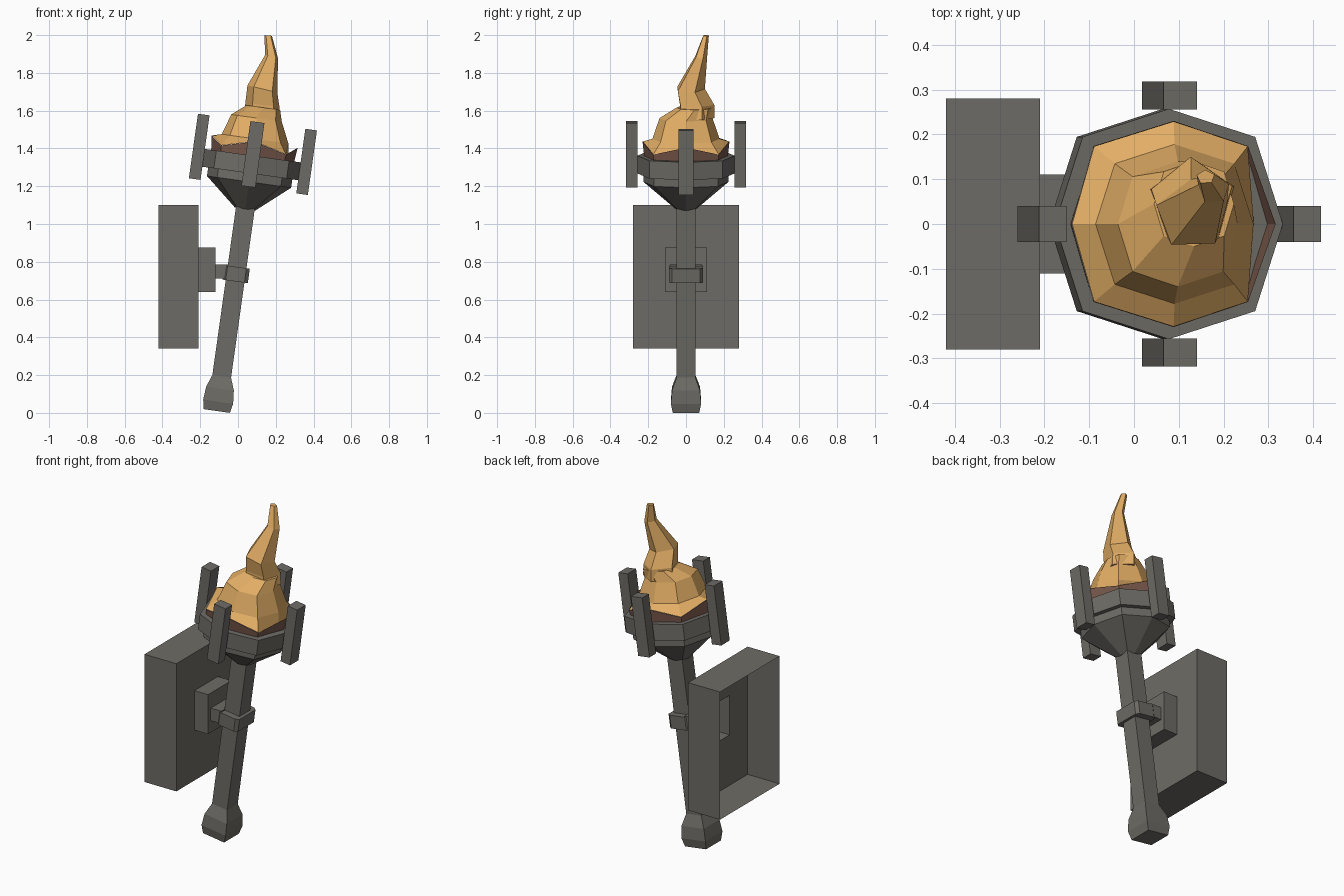
import bpy, bmesh, math
from mathutils import Matrix, Vector

if "Cube" in bpy.data.objects:
    bpy.data.objects.remove(bpy.data.objects["Cube"])


def material(name, rgb):
    m = bpy.data.materials.new(name)
    m.diffuse_color = (*rgb, 1)
    m.use_nodes = True
    m.node_tree.nodes["Principled BSDF"].inputs["Base Color"].default_value = m.diffuse_color
    return m


IRON = material("grey iron", (0.155, 0.148, 0.132))
EMBER = material("brown ember", (0.19, 0.098, 0.07))
FLAME = material("orange flame", (0.76, 0.42, 0.13))

# Torch axis leans towards +x
LEAN = Matrix.Translation((-0.112, 0, 0.01)) @ Matrix.Rotation(math.radians(8), 4, 'Y')
WORLD = Matrix.Identity(4)


def loft(name, rings, mat, space=LEAN, start=True, end=True):
    """Skin a list of equal-sized point rings."""
    bm = bmesh.new()
    rows = [[bm.verts.new(space @ Vector(p)) for p in r] for r in rings]
    n = len(rows[0])
    for a, b in zip(rows, rows[1:]):
        for i in range(n):
            j = (i + 1) % n
            bm.faces.new((a[i], a[j], b[j], b[i]))
    if start:
        bm.faces.new(rows[0][::-1])
    if end:
        bm.faces.new(rows[-1])
    bmesh.ops.recalc_face_normals(bm, faces=bm.faces)
    me = bpy.data.meshes.new(name)
    bm.to_mesh(me)
    bm.free()
    me.materials.append(mat)
    ob = bpy.data.objects.new(name, me)
    bpy.context.collection.objects.link(ob)
    return ob


def square(h, z):
    return [(h, h, z), (-h, h, z), (-h, -h, z), (h, -h, z)]


def octagon(r, z, zig=0.0, cx=0.0, cy=0.0, ry=None):
    """Eight points, diagonals pushed out a little; zig lifts the axis points."""
    ry = r if ry is None else ry
    out = []
    for i in range(8):
        k = 1.07 if i % 2 else 1.0
        a = i * math.pi / 4
        out.append((cx + r * k * math.cos(a), cy + ry * k * math.sin(a),
                    z + (zig if i % 2 == 0 else 0)))
    return out


def box(name, c, size, mat, space=LEAN):
    hx, hy, hz = (s / 2 for s in size)
    ring = lambda z: [(c[0] + sx * hx, c[1] + sy * hy, z)
                      for sx, sy in ((1, 1), (-1, 1), (-1, -1), (1, -1))]
    return loft(name, [ring(c[2] - hz), ring(c[2] + hz)], mat, space)


# Handle with swollen pommel
loft("handle", [square(h, z) for h, z in
                ((0.07, 0), (0.08, 0.05), (0.074, 0.12), (0.05, 0.185), (0.05, 1.09))], IRON)

# Cup and outer ring
loft("cup", [octagon(0.055, 1.08), octagon(0.225, 1.225), octagon(0.225, 1.29)], IRON)
loft("cup_ring", [octagon(0.22, 1.27), octagon(0.257, 1.27),
                  octagon(0.257, 1.365), octagon(0.22, 1.365)], IRON)

# Four upright prongs
for i in range(4):
    a = i * math.pi / 2
    size = (0.062, 0.08, 0.345) if i % 2 == 0 else (0.075, 0.062, 0.345)
    box(f"prong_{i + 1}", (0.287 * math.cos(a), 0.287 * math.sin(a), 1.372), size, IRON)

# Collar around the handle
collar = [(0.068, 0.075), (0.05, 0.09), (-0.05, 0.09), (-0.068, 0.075),
          (-0.068, -0.075), (-0.05, -0.09), (0.05, -0.09), (0.068, -0.075)]
loft("collar", [[(x, y, z) for x, y in collar] for z in (0.693, 0.77)], IRON)
box("connector", (-0.09, 0, 0.748), (0.08, 0.17, 0.075), IRON, WORLD)


# Wall plate: hollow shell open at the wall side, with raised block
def upright(x, hy, z0, z1):
    return [(x, -hy, z0), (x, hy, z0), (x, hy, z1), (x, -hy, z1)]


loft("wall_plate", [upright(-0.42, 0.28, 0.34, 1.10), upright(-0.21, 0.28, 0.34, 1.10),
                    upright(-0.21, 0.11, 0.64, 0.875), upright(-0.12, 0.11, 0.64, 0.875)],
     IRON, WORLD, start=False)

# Ember band with jagged top
loft("embers", [octagon(0.215, 1.30), octagon(0.23, 1.395, 0.045)], EMBER, end=False)

# Flame body
base = octagon(0.229, 1.396, 0.045)
base[0] = (0.19, 0, 1.375)      # dips behind the ember point
loft("flame_body", [base, octagon(0.178, 1.455),
                    octagon(0.135, 1.565, 0, -0.008, 0, 0.14),
                    octagon(0.09, 1.625, 0, 0.02, 0.045, 0.095)], FLAME, start=False)


# Curling flame tip
def pentagon(cx, cy, z, rx, ry, tilt=0.0):
    return [(cx + rx * math.cos(a), cy + ry * math.sin(a), z - tilt * math.cos(a))
            for a in (math.radians(20 + 72 * i) for i in range(5))]


loft("flame_tip", [pentagon(*p) for p in (
    (0.13, 0.05, 1.56, 0.10, 0.10, 0.01),
    (0.13, 0.05, 1.63, 0.095, 0.10, 0.01),
    (0.13, 0.02, 1.715, 0.083, 0.08, 0.02),
    (0.178, 0.078, 1.885, 0.036, 0.034, 0.01),
    (0.16, 0.105, 1.998, 0.021, 0.016, 0.002))], FLAME, WORLD)
